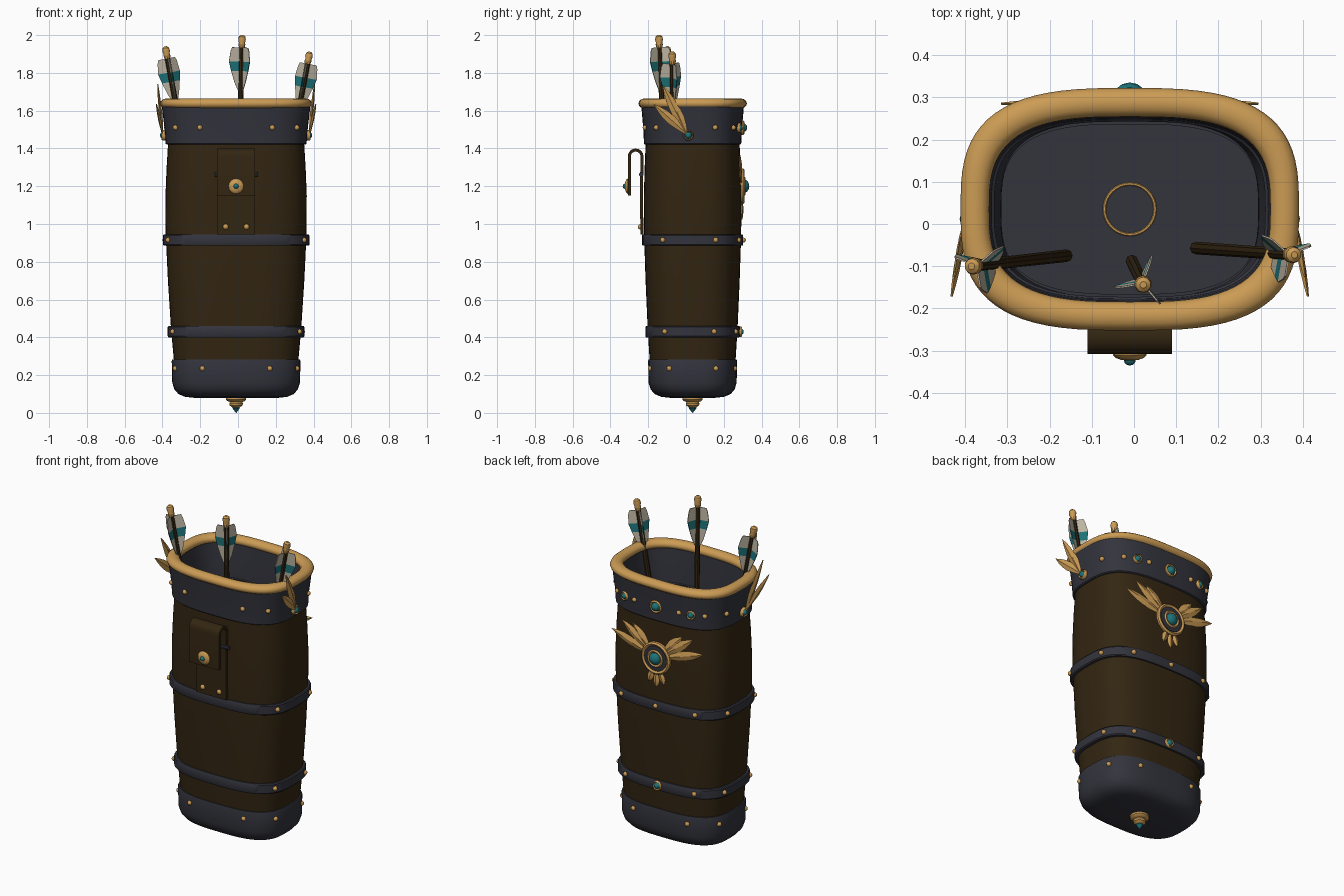
import bpy, bmesh, math
from mathutils import Vector as V

if "Cube" in bpy.data.objects:
    bpy.data.objects.remove(bpy.data.objects["Cube"])

def mat(name, c):
    m = bpy.data.materials.new(name)
    m.diffuse_color = (*c, 1)
    m.use_nodes = True
    m.node_tree.nodes["Principled BSDF"].inputs["Base Color"].default_value = m.diffuse_color
    return m
BROWN = mat("dark brown leather", (.033, .019, .006))
SLATE = mat("slate leather", (.033, .034, .046))
GOLD = mat("gold", (.60, .33, .09))
TEAL = mat("teal", (.012, .17, .19))
CREAM = mat("cream feather", (.52, .47, .37))
CX, CY, RATIO = -.01, .035, .69

def skin(name, rings, m, caps=True, loop=False, angle=35):
    """Bridge equal-sized rings of points into one mesh."""
    bm = bmesh.new()
    rs = [[bm.verts.new(p) for p in r] for r in rings]
    n = len(rs[0])
    for k in range(len(rs) if loop else len(rs) - 1):
        a, b = rs[k], rs[(k + 1) % len(rs)]
        for i in range(n):
            j = (i + 1) % n
            bm.faces.new((a[i], a[j], b[j], b[i]))
    if caps and not loop:
        bm.faces.new(rs[0])
        bm.faces.new(rs[-1])
    bmesh.ops.recalc_face_normals(bm, faces=bm.faces)
    me = bpy.data.meshes.new(name)
    bm.to_mesh(me)
    bm.free()
    me.materials.append(m)
    me.shade_smooth()
    me.set_sharp_from_angle(angle=math.radians(angle))
    ob = bpy.data.objects.new(name, me)
    bpy.context.collection.objects.link(ob)
    return ob

def spt(t, a, z, o=0):
    """Point on the rounded-box cross-section, half width a, offset o."""
    c, s = math.cos(t), math.sin(t)
    return V((CX + (a + o) * math.copysign(abs(c) ** (2 / 3), c),
              CY + (a * RATIO + o) * math.copysign(abs(s) ** (2 / 3), s), z))

def ring(z, a, o=0, n=72):
    return [spt(2 * math.pi * i / n, a, z, o) for i in range(n)]

def tube(name, prof, thick, m):
    skin(name, [ring(z, a) for z, a in prof] + [ring(z, a, -thick) for z, a in prof[::-1]], m, loop=True)

def frame(d):
    d = V(d).normalized()
    u = d.cross(V((0, 0, 1)) if abs(d.z) < .9 else V((1, 0, 0))).normalized()
    return d, u, d.cross(u)

def lathe(name, prof, at, d, m, n=16, loop=False):
    """Turn (radius, height) pairs about direction d."""
    d, u, w = frame(d)
    at = V(at)
    skin(name, [[at + d * h + (u * math.cos(2 * math.pi * i / n) + w * math.sin(2 * math.pi * i / n)) * r
                 for i in range(n)] for r, h in prof], m, loop=loop)

def dome(name, at, d, r, h, m, n=14):
    lathe(name, [(r, -.006), (r, h * .15), (r * .85, h * .55), (r * .5, h * .88), (.0008, h)], at, d, m, n)

def on_wall(deg, a, z):
    t = math.radians(deg)
    p = spt(t, a, z)
    x, y = (p.x - CX) / a, (p.y - CY) / (a * RATIO)
    return p, V((x * abs(x) / a, y * abs(y) / (a * RATIO), 0)).normalized()

def rivets(name, angles, a, z):
    for deg in angles:
        p, d = on_wall(deg, a, z)
        dome(name, p, d, .014, .014, GOLD, 10)

def gem(name, at, d, r):
    """Gold bezel, slate seat and teal stone."""
    lathe(name + "_bezel", [(r, -.008), (r, .006), (r * .85, .013), (r * .68, .006), (r * .68, -.008)], at, d, GOLD, 20)
    dome(name + "_stone", V(at) + V(d) * .004, d, r * .66, r * .6, TEAL, 10)

def feather(name, base, tip, normal, w, t=.008):
    """Leaf with a raised midrib."""
    base, tip, normal = V(base), V(tip), V(normal).normalized()
    ax = tip - base
    side = ax.cross(normal).normalized()
    rings = []
    for f, k in ((0, .3), (.2, .7), (.45, 1), (.65, .9), (.85, .5), (1, .02)):
        c = base + ax * f
        h = t * (.3 + .7 * k)
        rings.append([c + side * w * k / 2, c + normal * h, c - side * w * k / 2, c - normal * h])
    skin(name, rings, GOLD, angle=20)

# body, lining, base cup, collar and rim
BODY = [(.26, .328), (.45, .345), (.7, .361), (.95, .373), (1.15, .374), (1.3, .368), (1.43, .360)]
tube("body", BODY, .015, BROWN)
tube("lining", [(z, a - .016) for z, a in BODY], .008, SLATE)
cup = [(.08, .335, -.11), (.085, .335, -.065), (.10, .336, -.03), (.125, .337, -.01), (.16, .338, 0),
       (.275, .341, 0), (.282, .338, 0), (.282, .335, -.03), (.13, .335, -.03)]
skin("base_cup", [ring(*c) for c in cup], SLATE)
tube("collar", [(1.42, .366), (1.425, .373), (1.5, .378), (1.57, .387), (1.63, .394)], .045, SLATE)
skin("rim", [ring(1.638 + .027 * math.sin(k * math.pi / 6), .367, .034 * math.cos(k * math.pi / 6))
             for k in range(12)], GOLD, loop=True, angle=60)
for name, z, a in (("middle_band", .915, .388), ("lower_band", .43, .362)):
    tube(name, [(z - .03, a - .005), (z - .024, a), (z + .024, a), (z + .03, a - .005)], .03, SLATE)

# rivets and small gems
rivets("base_rivet", [22.5 + 45 * k for k in range(8)], .339, .235)
rivets("collar_rivet", [18, 48, 76, 104, 132, 162, -39, -69, -111, -141], .38, 1.51)
rivets("middle_rivet", [90, 60, 120, 18, 162, -27, 207], .388, .915)
rivets("lower_rivet", [60, 120, 18, 162, -27, 207], .362, .43)
for deg, r in ((90, .038), (64, .026), (116, .026)):
    p, d = on_wall(deg, .38, 1.51)
    gem("collar_gem", p, d, r)
p, d = on_wall(90, .362, .43)
gem("band_gem", p, d, .028)

# winged medallion on the back
B, MZ = (0, 1, 0), 1.2
lathe("medallion_rim", [(.095, -.012), (.095, .008), (.086, .016), (.074, .008), (.074, -.012)], (CX, .295, MZ), B, GOLD, 32)
lathe("medallion_plate", [(.076, -.01), (.074, .011), (.05, .013)], (CX, .295, MZ), B, SLATE, 32)
lathe("medallion_inner_ring", [(.052, 0), (.052, .014), (.045, .02), (.036, .014), (.036, 0)], (CX, .295, MZ), B, GOLD, 24)
dome("medallion_stone", (CX, .305, MZ), B, .036, .03, TEAL, 12)
for s in (-1, 1):
    for x, z in ((.16, .16), (.235, .165), (.305, .095)):
        k = .075 / math.hypot(x, z)
        feather("medallion_wing_feather", (CX + s * x * k, .293, MZ + z * k), (CX + s * x, .285, MZ + z), B, .055)
for x, z in ((-.05, -.15), (0, -.175), (.05, -.15)):
    feather("medallion_tail_feather", (CX + x * .5, .295, MZ + z * .5), (CX + x, .296, MZ + z), B, .035)

# feathered clasps on both sides
for s in (-1, 1):
    at = V((CX + s * .382, .012, 1.47))
    gem("clasp", at, V((s, 0, 0)), .028)
    for y, z, x in ((-.125, 1.74, .415), (-.172, 1.635, .422), (-.075, 1.66, .405)):
        feather("clasp_feather", at + V((s * .008, -.01, .01)), (CX + s * x, y, z), (s, 0, 0), .05)

# front strap folded over into a loop, with its button
path = [(-.233, .945), (-.236, 1.15), (-.233, 1.358)]
path += [(-.2665 + .0335 * math.cos(k * math.pi / 8), 1.358 + .0335 * math.sin(k * math.pi / 8)) for k in range(1, 9)]
path += [(-.300, 1.15)]
rings = []
for i, (y, z) in enumerate(path):
    a, b = path[max(i - 1, 0)], path[min(i + 1, len(path) - 1)]
    n = V((0, a[1] - b[1], b[0] - a[0])).normalized() * .008
    c = V((CX, y, z))
    rings.append([c + V((.1 * sx, 0, 0)) + n * sn for sx, sn in ((-1, -1), (1, -1), (1, 1), (-1, 1))])
skin("strap_loop", rings, BROWN)
lathe("strap_bar", [(.012, -.115), (.012, .115)], (CX, -.237, 1.262), (1, 0, 0), SLATE, 10)
F = (0, -1, 0)
for x in (-.055, .055):
    dome("strap_rivet", (CX + x, -.241, .985), F, .015, .014, GOLD, 10)
dome("strap_button", (CX, -.308, 1.2), F, .04, .016, GOLD, 16)
dome("strap_button_stone", (CX, -.322, 1.2), F, .014, .013, TEAL, 8)

# bottom finial and the ring on the inner floor
D = (0, 0, -1)
lathe("finial", [(.053, -.005), (.053, .010), (.045, .018), (.032, .022), (.036, .030), (.034, .040), (.018, .052)],
      (CX, CY, .08), D, GOLD, 20)
lathe("finial_tip", [(.019, .048), (.02, .056), (.001, .08)], (CX, CY, .08), D, TEAL, 10)
lathe("floor_ring", [(.06 + .004 * math.cos(k * math.pi / 3), .004 * math.sin(k * math.pi / 3)) for k in range(6)],
      (CX, CY, .132), (0, 0, 1), GOLD, 32, loop=True)

# arrows
def vane(name, top, axis, out, prof, m, t):
    """Thin plate from (height below top, reach) pairs."""
    side = axis.cross(out).normalized() * t
    skin(name, [[top - axis * h + out * .006 + side, top - axis * h + out * r + side,
                 top - axis * h + out * r - side, top - axis * h + out * .006 - side] for h, r in prof], m)

for top, foot, turn in (((-.385, -.10, 1.94), (-.16, -.075, .72), 40),
                        ((.022, -.144, 2.0), (-.005, -.088, .78), 70),
                        ((.38, -.073, 1.912), (.147, -.057, .69), 20)):
    top, foot = V(top), V(foot)
    ax = (top - foot).normalized()
    L = (top - foot).length
    lathe("arrow_shaft", [(.015, 0), (.014, L - .03)], foot, ax, BROWN, 8)
    lathe("arrow_nock", [(.016, -.065), (.019, -.05), (.017, -.04), (.021, -.025), (.018, -.008), (.008, 0)],
          top, ax, GOLD, 10)
    for k in range(3):
        t = math.radians(turn + 120 * k)
        out = V((math.cos(t), math.sin(t), 0))
        out = (out - ax * out.dot(ax)).normalized()
        vane("fletching", top, ax, out, [(.065, .052), (.085, .060), (.14, .068)], CREAM, .002)
        vane("fletching_stripe", top, ax, out, [(.14, .068), (.19, .055)], TEAL, .002)
        vane("fletching_lower", top, ax, out, [(.19, .055), (.25, .036), (.29, .018)], CREAM, .002)
